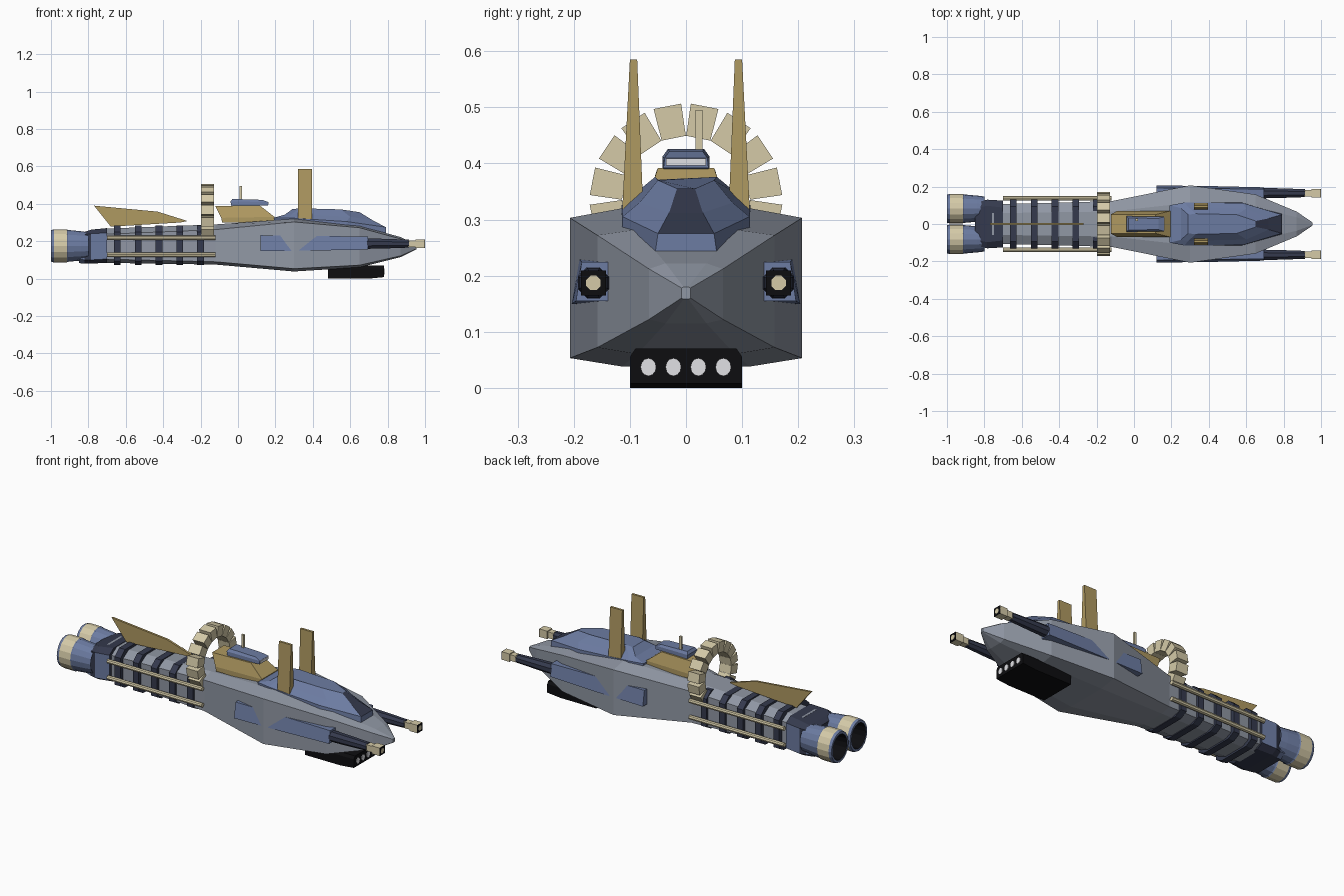
import bpy, bmesh, math

if "Cube" in bpy.data.objects:
    bpy.data.objects.remove(bpy.data.objects["Cube"])

def mat(name, r, g, b):
    m = bpy.data.materials.new(name)
    m.diffuse_color = (r, g, b, 1)
    m.use_nodes = True
    m.node_tree.nodes["Principled BSDF"].inputs["Base Color"].default_value = m.diffuse_color
    return m

GREY = mat("hull grey", .28, .31, .37)
BLUE = mat("armour blue", .15, .20, .36)
NAVY = mat("dark navy", .035, .042, .075)
GOLD = mat("fin gold", .43, .32, .12)
CREAM = mat("pale cream", .66, .59, .39)
BLACK = mat("black", .004, .004, .005)
WHITE = mat("window white", .75, .75, .78)

def loft(name, rings, mats, rule=None, caps=True):
    """Skin a list of equal-length point rings; rule(face) picks the material."""
    bm = bmesh.new()
    vs = [[bm.verts.new(p) for p in ring] for ring in rings]
    n = len(vs[0])
    for a, b in zip(vs, vs[1:]):
        for i in range(n):
            bm.faces.new((a[i], a[(i + 1) % n], b[(i + 1) % n], b[i]))
    if caps:
        bm.faces.new(vs[0])
        bm.faces.new(vs[-1])
    bmesh.ops.recalc_face_normals(bm, faces=bm.faces)
    if rule:
        for f in bm.faces:
            f.material_index = rule(f)
    me = bpy.data.meshes.new(name)
    bm.to_mesh(me)
    bm.free()
    for m in mats:
        me.materials.append(m)
    ob = bpy.data.objects.new(name, me)
    bpy.context.collection.objects.link(ob)
    return ob

def rect(x, y0, y1, z0, z1):
    return [(x, y0, z0), (x, y1, z0), (x, y1, z1), (x, y0, z1)]

def box(name, x0, x1, y0, y1, z0, z1, m):
    return loft(name, [rect(x0, y0, y1, z0, z1), rect(x1, y0, y1, z0, z1)], [m])

def octo(x, w, zlo, zhi, zb, zt, f=.55):
    """Eight-sided hull section with flat sides and sloped shoulders."""
    return [(x, w, zlo), (x, w, zhi), (x, w * f, zt), (x, -w * f, zt),
            (x, -w, zhi), (x, -w, zlo), (x, -w * f, zb), (x, w * f, zb)]

def circ(x, y, z, ry, rz, n, a0=0):
    return [(x, y + ry * math.cos(a0 + 2 * math.pi * i / n),
             z + rz * math.sin(a0 + 2 * math.pi * i / n)) for i in range(n)]

def mirrored(half):
    return list(half) + [(x, -y, z) for x, y, z in reversed(half)]

# Main hull
loft("hull", [octo(-.76, .105, .105, .235, .085, .265),
              octo(-.12, .122, .09, .262, .075, .29),
              octo(.3, .207, .053, .303, .038, .32),
              octo(.65, .158, .072, .272, .060, .282),
              octo(.87, .066, .122, .212, .115, .222),
              octo(.955, .008, .16, .178, .158, .18)], [GREY])

# Ribs round the rear hull
for i in range(5):
    x = -.645 + i * .111
    loft(f"rib_{i}", [octo(x - .018, .132, .095, .25, .073, .284, .7),
                      octo(x + .018, .132, .095, .25, .073, .284, .7)], [NAVY])

# Side rails
for s in (1, -1):
    for j, z in enumerate((.128, .218)):
        loft(f"rail_{s}_{j}", [circ(x, s * .138, z, .012, .012, 8) for x in (-.7, -.12)], [CREAM])

# Segmented ring over the hull
for i in range(12):
    a = math.radians(-33.75 + 22.5 * i)
    c, s = math.cos(a), math.sin(a)
    def ring_pt(x, r, t):
        return (x, r * c - t * s, .335 + r * s + t * c)
    loft(f"ring_block_{i}", [[ring_pt(x, .112, -.022), ring_pt(x, .17, -.025),
                              ring_pt(x, .17, .025), ring_pt(x, .112, .022)]
                             for x in (-.198, -.128)], [CREAM])

# Engine block: blue sides, dark top, bottom and mid band
loft("engine_block", [octo(-.85, .115, .105, .225, .083, .235, .75),
                      octo(-.82, .12, .10, .235, .08, .25, .75),
                      octo(-.785, .13, .10, .24, .08, .262, .75),
                      octo(-.70, .125, .105, .245, .085, .27, .7)], [BLUE, NAVY],
     lambda f: int(abs(f.normal.z) > .8 or abs(f.normal.x) > .8
                   or -.82 < f.calc_center_median().x < -.79))

# Engine nozzles: cream band, blue lip, black bore
def nozzle_colour(f):
    c = f.calc_center_median().x
    inside = (f.verts[0].co.y - f.calc_center_median().y) is None
    return 1 if -.985 < c < -.915 else 0

for s in (1, -1):
    prof = [(-.8, .065), (-.84, .07), (-.91, .076), (-.915, .079), (-.985, .079),
            (-1, .075), (-1, .063)]
    loft(f"nozzle_{s}", [circ(x, s * .082, .175, r, r * 1.12, 16) for x, r in prof],
         [BLUE, CREAM], lambda f: int(-.985 < f.calc_center_median().x < -.914), caps=False)
    loft(f"nozzle_bore_{s}", [circ(x, s * .082, .175, r, r * 1.12, 16)
                              for x, r in ((-1, .063), (-.92, .055), (-.92, .002))], [BLACK], caps=False)

# Tail fin
fin = [(-.77, .39), (-.43, .358), (-.27, .308), (-.31, .30), (-.68, .278)]
loft("tail_fin", [[(x, y, z) for x, z in fin] for y in (-.006, .006)], [GOLD])

# Bridge: gold base, blue cabin with roof, windows and antenna
loft("bridge_base", [mirrored([(-.085, .07, .30), (.2, .07, .30)]),
                     mirrored([(-.09, .07, .325), (.195, .07, .33)]),
                     mirrored([(-.122, .052, .388), (.115, .05, .392)])], [GOLD])
loft("bridge_cabin", [mirrored([(-.035, .042, .385), (.16, .04, .392)]),
                      mirrored([(-.04, .042, .412), (.16, .038, .41)]),
                      mirrored([(-.03, .032, .426), (.13, .03, .421)])], [BLUE])
box("bridge_window", .159, .163, -.036, .036, .396, .409, WHITE)
box("antenna", .008, .022, .017, .029, .42, .495, CREAM)

# Forward armour deck with a dark stripe down its front slope
deck = [[(.2, .1, .29), (.27, .115, .29), (.58, .115, .25), (.79, .055, .24)],
        [(.19, .1, .325), (.27, .115, .325), (.58, .113, .305), (.79, .05, .275)],
        [(.25, .085, .342), (.29, .09, .347), (.6, .083, .33), (.72, .03, .312)],
        [(.29, .05, .371), (.33, .055, .376), (.55, .05, .37), (.65, .016, .355)]]
loft("armour_deck", [mirrored(h) for h in deck], [BLUE, NAVY],
     lambda f: int(abs(f.calc_center_median().y) < .01 and f.calc_center_median().x > .62
                   and f.calc_center_median().z > .28))

for s in (1, -1):
    # Tall fins
    loft(f"tall_fin_{s}", [rect(.32, s * .075, s * .115, .29, .30)[:2]
                           + rect(.395, s * .075, s * .115, .29, .3)[1::-1],
                           [(.32, s * .087, .585), (.32, s * .1, .585),
                            (.395, s * .1, .585), (.395, s * .087, .585)]], [GOLD])
    # Gun housing, part buried in the hull
    loft(f"gun_housing_{s}", [[(x, s * .12, .147 + d), (x, s * yb, .147 + d),
                               (x, s * yt, .232 - d), (x, s * .12, .232 - d)]
                              for x, yb, yt, d in ((.12, .206, .193, 0), (.4, .203, .19, .003),
                                                   (.695, .196, .186, .008))], [BLUE])
    # Gun barrel and muzzle
    loft(f"gun_barrel_{s}", [circ(x, s * .165, .187, r, r, 8, math.pi / 8) for x, r in
                             ((.69, .03), (.78, .028), (.915, .023))], [NAVY])
    box(f"muzzle_neck_{s}", .91, .955, s * .165 - .017, s * .165 + .017, .17, .204, CREAM)
    box(f"muzzle_{s}", .95, .997, s * .165 - .022, s * .165 + .022, .165, .209, CREAM)
    box(f"muzzle_face_{s}", .996, .999, s * .165 - .022, s * .165 + .022, .165, .209, BLACK)
    loft(f"muzzle_core_{s}", [circ(x, s * .165, .187, .014, .014, 8, math.pi / 8)
                              for x in (.998, 1.0)], [CREAM])

# Missile pod under the nose with four tubes
loft("missile_pod", [[(x, -.1, z0), (x, .1, z0), (x, .1, .055), (x, .09, .07),
                      (x, -.09, .07), (x, -.1, .055)] for x, z0 in ((.48, .0), (.7, .0), (.78, .008))], [BLACK])
for i in range(4):
    y = -.067 + i * .0445
    loft(f"missile_tip_{i}", [circ(x, y, .037, .014, .016, 12) for x in (.778, .783)], [WHITE])
